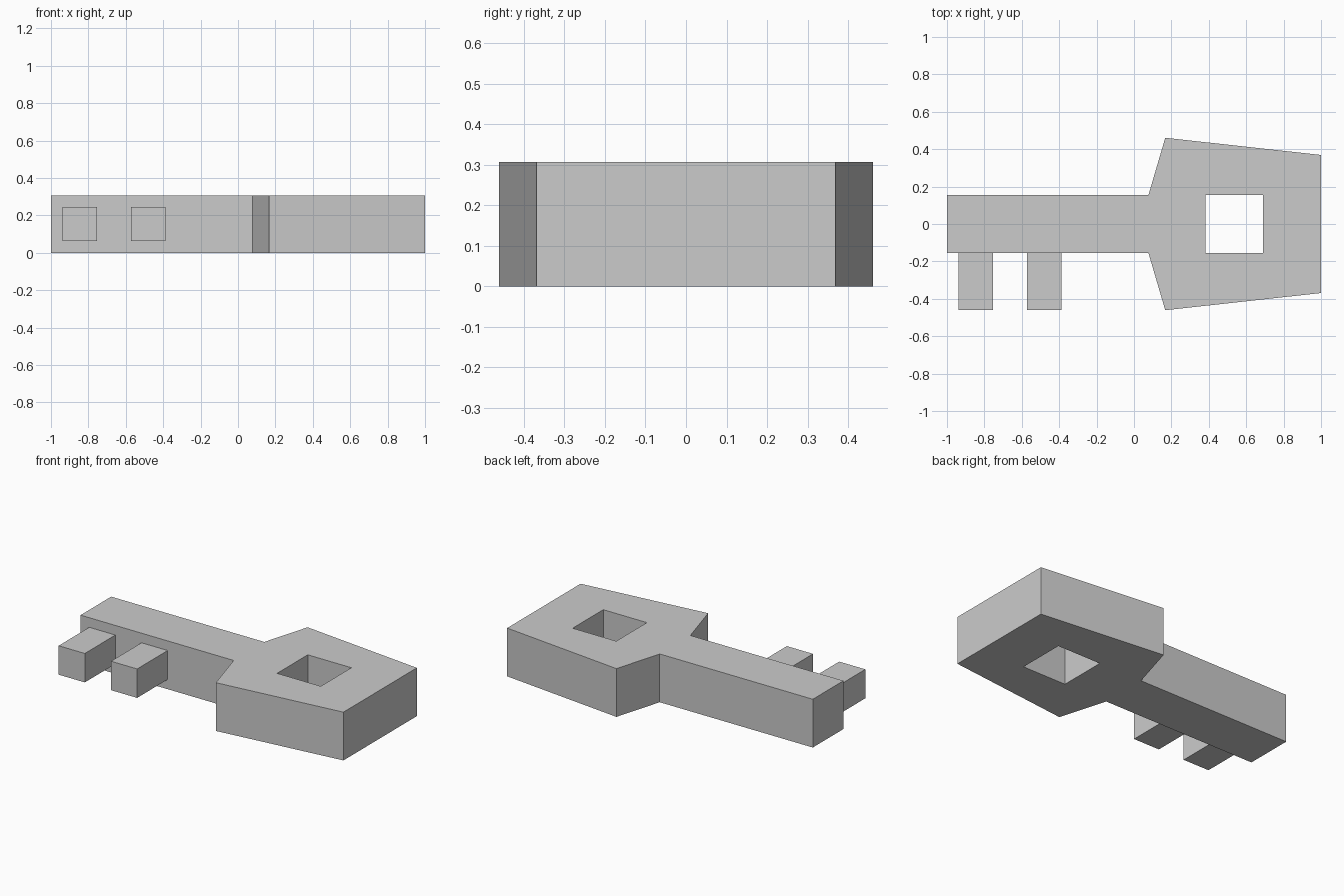
import bpy

cube = bpy.data.objects.get("Cube")
if cube:
    bpy.data.objects.remove(cube, do_unlink=True)

THICKNESS = 0.307
SHAFT_HALF = 0.154

grey = bpy.data.materials.new("plain_grey")
grey.use_nodes = True
colour = (0.6, 0.6, 0.6, 1.0)
grey.diffuse_color = colour
grey.node_tree.nodes["Principled BSDF"].inputs["Base Color"].default_value = colour


def extruded_outline(name, loops, bottom, top):
    """Solid prism from closed outlines; inner outlines become holes."""
    curve = bpy.data.curves.new(name, "CURVE")
    curve.dimensions = "2D"
    curve.fill_mode = "BOTH"
    curve.extrude = (top - bottom) / 2
    for loop in loops:
        spline = curve.splines.new("POLY")
        spline.points.add(len(loop) - 1)
        for point, (x, y) in zip(spline.points, loop):
            point.co = (x, y, 0, 1)
        spline.use_cyclic_u = True
    obj = bpy.data.objects.new(name, curve)
    bpy.context.collection.objects.link(obj)
    obj.location.z = (bottom + top) / 2
    curve.materials.append(grey)
    bpy.ops.object.select_all(action="DESELECT")
    obj.select_set(True)
    bpy.context.view_layer.objects.active = obj
    bpy.ops.object.convert(target="MESH")
    obj = bpy.context.object
    for polygon in obj.data.polygons:
        polygon.use_smooth = False
    return obj


def rectangle(x0, x1, y0, y1):
    return [(x0, y0), (x1, y0), (x1, y1), (x0, y1)]


# Shaft and flared handle, mirrored about the long axis, with a square hole
half = [(-1, SHAFT_HALF), (0.077, SHAFT_HALF), (0.167, 0.461), (1, 0.369)]
outline = half + [(x, -y) for x, y in reversed(half)]
hole = rectangle(0.383, 0.69, -SHAFT_HALF, SHAFT_HALF)
extruded_outline("key_body", [outline, hole], 0, THICKNESS)

# Two teeth on the front side of the shaft
for name, x in (("outer_tooth", -0.939), ("inner_tooth", -0.571)):
    tooth = rectangle(x, x + 0.184, -0.461, -SHAFT_HALF)
    extruded_outline(name, [tooth], 0.062, 0.246)
